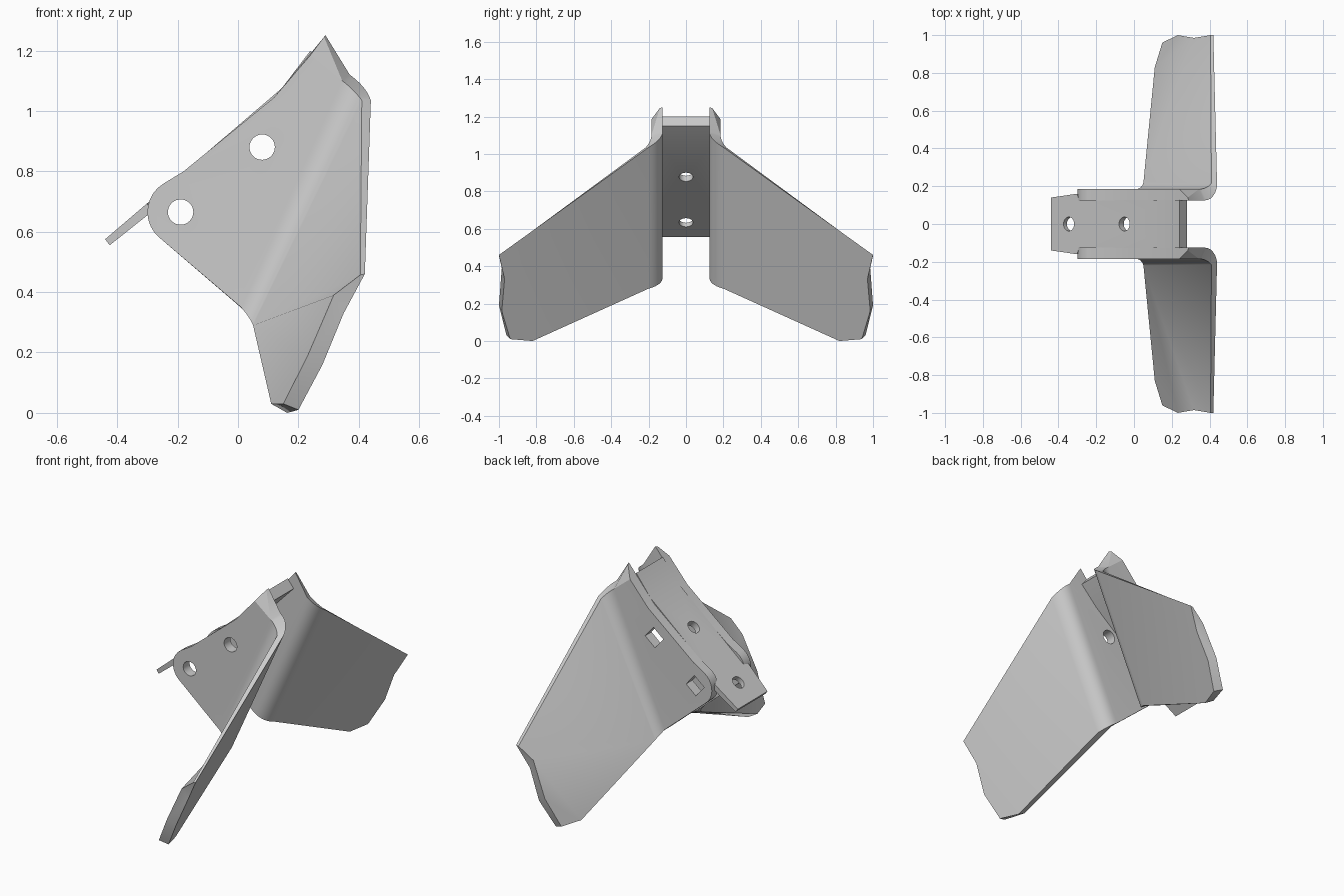
import bpy, bmesh, math
from mathutils import Vector

if "Cube" in bpy.data.objects:
    bpy.data.objects.remove(bpy.data.objects["Cube"])

steel = bpy.data.materials.new("plain_grey_steel")
steel.use_nodes = True
GREY = (0.6, 0.6, 0.6, 1)
steel.diffuse_color = GREY
steel.node_tree.nodes["Principled BSDF"].inputs["Base Color"].default_value = GREY

SLOPE = math.radians(40)
SEGMENTS = 8


def make_object(name, bm):
    bmesh.ops.recalc_face_normals(bm, faces=bm.faces)
    mesh = bpy.data.meshes.new(name)
    bm.to_mesh(mesh)
    bm.free()
    mesh.materials.append(steel)
    obj = bpy.data.objects.new(name, mesh)
    bpy.context.collection.objects.link(obj)
    return obj


def select_only(obj):
    bpy.ops.object.select_all(action='DESELECT')
    obj.select_set(True)
    bpy.context.view_layer.objects.active = obj


def cut_hole(obj, centre, radius, sides, rotation):
    bpy.ops.mesh.primitive_cylinder_add(vertices=sides, radius=radius, depth=0.2,
                                        location=centre, rotation=rotation)
    cutter = bpy.context.object
    cutter.hide_render = True
    select_only(obj)
    mod = obj.modifiers.new("hole", 'BOOLEAN')
    mod.operation = 'DIFFERENCE'
    mod.solver = 'EXACT'
    mod.object = cutter
    bpy.ops.object.modifier_apply(modifier=mod.name)
    bpy.data.objects.remove(cutter)


def smooth(obj):
    select_only(obj)
    bpy.ops.object.shade_smooth_by_angle(angle=math.radians(30))


def arc(a, control, b):
    a, control, b = Vector(a), Vector(control), Vector(b)
    ts = [i / SEGMENTS for i in range(SEGMENTS + 1)]
    return [a * (1 - t) ** 2 + control * 2 * t * (1 - t) + b * t * t for t in ts]


# Cheek edge: rounded nose around the lower bolt, then up along the web
nose = [(-0.19 + 0.11 * math.cos(a), 0.665 + 0.11 * math.sin(a))
        for a in (math.radians(230 - 12 * i) for i in range(10))]
cheek_edge = nose + [(-0.18, 0.80), (0.12, 1.045)]


def side_sheet(bm, sign, y, shoulder, peak, low_bend, high_bend, wing, thin_corner):
    """One skin of a side plate; returns its boundary loop."""
    def vert(p):
        return bm.verts.new((p[0], p[1] * sign, p[2]))
    edge = [vert((x, y, z)) for x, z in cheek_edge]
    shoulder, peak = vert(shoulder), vert(peak)
    low = [vert(p) for p in arc(*low_bend)]
    high = [vert(p) for p in arc(*high_bend)]
    rim = [vert(p) for p in wing]
    # Flat cheek and its tapered tip
    bm.faces.new([low[0]] + edge + [shoulder, high[0]])
    bm.faces.new([shoulder, peak, high[0]])
    # Rounded bend
    for i in range(SEGMENTS):
        bm.faces.new([low[i], high[i], high[i + 1], low[i + 1]])
    # Wing
    if thin_corner:
        bm.faces.new([low[-1], high[-1], rim[0]])
        bm.faces.new([low[-1], rim[0], rim[1]])
        bm.faces.new([low[-1]] + rim[1:])
    else:
        bm.faces.new([low[-1], high[-1]] + rim)
    return edge + [shoulder, peak] + high + rim + low[::-1]


def side_plate(name, sign):
    bm = bmesh.new()
    inner = side_sheet(
        bm, sign, 0.125, (0.24, 0.125, 1.19), (0.29, 0.125, 1.25),
        ((0.02, 0.125, 0.34), (0.08, 0.125, 0.3), (0.10, 0.2, 0.28)),
        ((0.37, 0.125, 1.12), (0.425, 0.125, 1.08), (0.44, 0.2, 1.035)),
        [(0.42, 1.0, 0.46), (0.35, 0.97, 0.33), (0.28, 0.985, 0.16),
         (0.2, 0.94, 0.01), (0.163, 0.82, 0.0)], False)
    outer = side_sheet(
        bm, sign, 0.185, (0.24, 0.185, 1.185), (0.285, 0.14, 1.245),
        ((0.01, 0.185, 0.35), (0.04, 0.185, 0.315), (0.05, 0.22, 0.29)),
        ((0.345, 0.185, 1.1), (0.385, 0.185, 1.07), (0.41, 0.215, 1.035)),
        [(0.405, 1.0, 0.457), (0.317, 0.985, 0.39), (0.231, 1.0, 0.19),
         (0.15, 0.96, 0.03), (0.11, 0.83, 0.03)], True)
    # Edge walls joining both skins
    for i in range(len(inner)):
        j = (i + 1) % len(inner)
        bm.faces.new([inner[i], inner[j], outer[j], outer[i]])
    obj = make_object(name, bm)
    # Bolt holes: round on one cheek, square on the other
    for x, z in ((0.08, 0.88), (-0.19, 0.665)):
        centre = (x, sign * 0.155, z)
        if sign < 0:
            cut_hole(obj, centre, 0.042, 32, (math.pi / 2, 0, 0))
        else:
            cut_hole(obj, centre, 0.06, 4, (math.pi / 2, math.pi / 4 - SLOPE, 0))
    smooth(obj)


side_plate("right_wing_plate", -1)
side_plate("left_wing_plate", 1)

# Sloping web: tapered tab, long middle and raised end; top x z, bottom x z, half width
stations = [(-0.44, 0.575, -0.425, 0.555, 0.14),
            (-0.302, 0.693, -0.283, 0.668, 0.16),
            (-0.29, 0.703, -0.27, 0.678, 0.126),
            (0.145, 1.075, 0.17, 1.035, 0.126),
            (0.24, 1.2, 0.28, 1.15, 0.126)]
bm = bmesh.new()
rings = []
for xt, zt, xb, zb, w in stations:
    rings.append([bm.verts.new(p) for p in
                  ((xt, -w, zt), (xt, w, zt), (xb, w, zb), (xb, -w, zb))])
for a, b in zip(rings, rings[1:]):
    for i in range(4):
        j = (i + 1) % 4
        bm.faces.new([a[i], a[j], b[j], b[i]])
bm.faces.new(rings[0])
bm.faces.new(rings[-1])
web = make_object("channel_web", bm)
for x, z in ((-0.34, 0.65), (-0.045, 0.9)):
    cut_hole(web, (x, 0, z), 0.037, 32, (0, -SLOPE, 0))
smooth(web)
